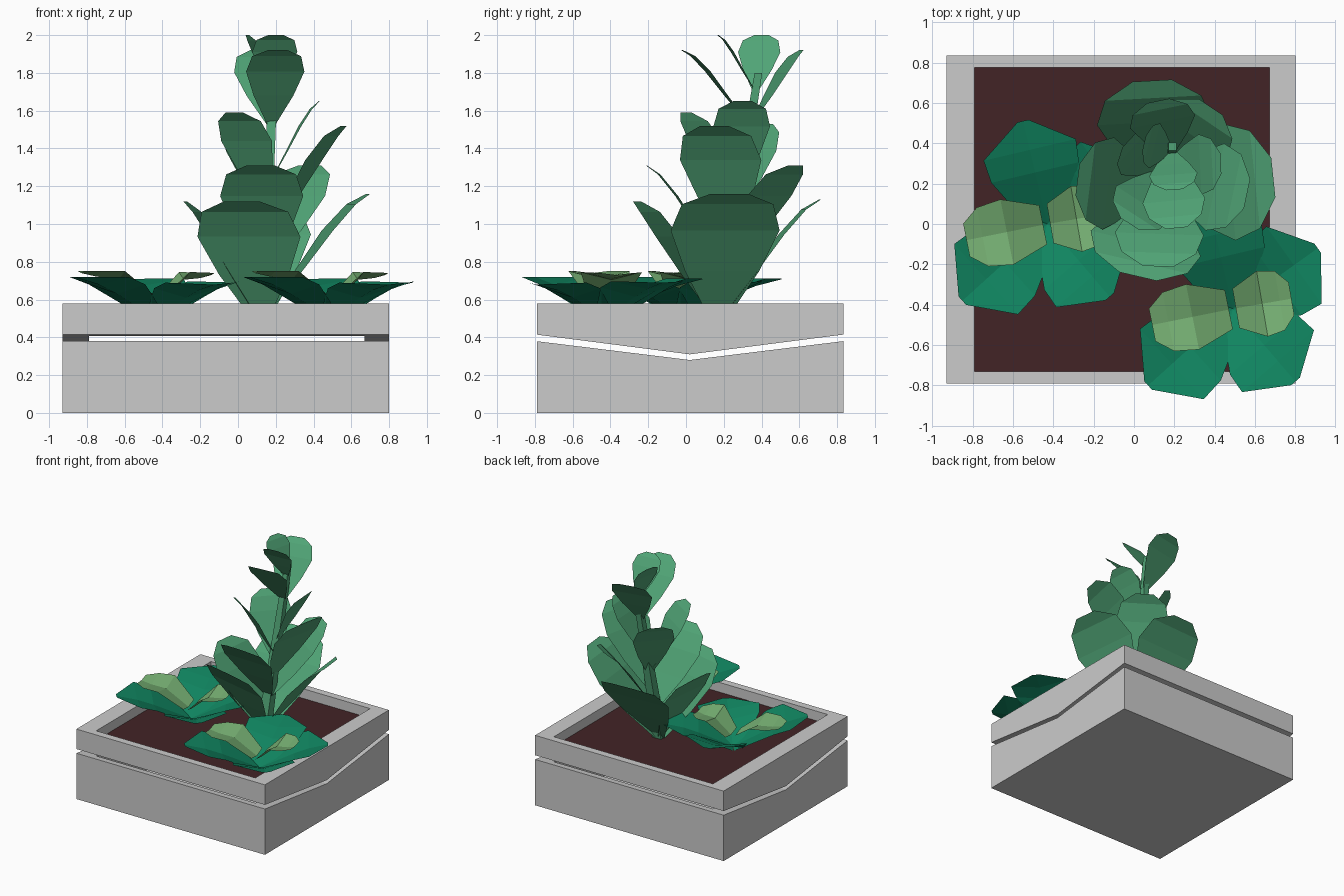
import bpy
from mathutils import Vector

if "Cube" in bpy.data.objects:
    bpy.data.objects.remove(bpy.data.objects["Cube"])


def material(name, rgb):
    m = bpy.data.materials.new(name)
    m.diffuse_color = (*rgb, 1)
    m.use_nodes = True
    m.node_tree.nodes["Principled BSDF"].inputs["Base Color"].default_value = m.diffuse_color
    return m


def make(name, verts, faces, mat=None):
    me = bpy.data.meshes.new(name)
    me.from_pydata(verts, [], faces)
    me.update()
    ob = bpy.data.objects.new(name, me)
    bpy.context.collection.objects.link(ob)
    if mat:
        me.materials.append(mat)
    return ob


SOIL = material("soil", (0.055, 0.017, 0.019))
GREEN = material("tall_leaf", (0.08, 0.37, 0.18))
DARK = material("ground_leaf", (0.005, 0.23, 0.115))
LIGHT = material("young_leaf", (0.18, 0.43, 0.17))

X0, X1, Y0, Y1 = -0.93, 0.80, -0.79, 0.835     # outer box
A0, A1, B0, B1 = -0.79, 0.67, -0.73, 0.775     # inner opening
YM = 0.02                                      # bend of the V gap


def ring(name, low, high, floor=False):
    """Hollow wall; low and high give z from y, bent at YM."""
    outer = [(X0, Y0), (X1, Y0), (X1, YM), (X1, Y1), (X0, Y1), (X0, YM)]
    inner = [(A0, B0), (A1, B0), (A1, YM), (A1, B1), (A0, B1), (A0, YM)]
    v = [(x, y, f(y)) for loop in (outer, inner) for f in (low, high) for x, y in loop]
    faces = []
    for i in range(6):
        j = (i + 1) % 6
        faces += [(i, j, j + 6, i + 6), (j + 12, i + 12, i + 18, j + 18),
                  (i + 6, j + 6, j + 18, i + 18)]
        if not floor:
            faces.append((j, i, i + 12, j + 12))
    if floor:
        faces += [(5, 4, 3, 2, 1, 0), (12, 13, 14, 15, 16, 17)]
    return make(name, v, faces)


def vee(mid, end):
    return lambda y: mid + (end - mid) * abs(y - YM) / (Y1 - YM)


# planter in two tiers with a V gap, and the soil
lower = ring("planter_base", lambda y: 0.0, vee(0.28, 0.38), True)
upper = ring("planter_rim", vee(0.31, 0.415), lambda y: 0.58)
make("soil", [(A0, B0, 0.5), (A1, B0, 0.5), (A1, B1, 0.5), (A0, B1, 0.5)],
     [(0, 1, 2, 3)], SOIL)


def sheet(name, base, tip, width, rows, mat):
    """Thin leaf from base to tip; rows are (along, half width, z bow, edge lift)."""
    base, tip = Vector(base), Vector(tip)
    d = tip - base
    side = Vector((d.y, -d.x, 0)).normalized() * width / 2
    v, f = [], []
    for t, w, bow, lift in rows:
        p = base + d * t + Vector((0, 0, bow))
        for s in (-1, 0, 1):
            v.append(p + side * w * s + Vector((0, 0, lift * abs(s))))
    for r in range(len(rows) - 1):
        for c in (0, 1):
            a = r * 3 + c
            f.append((a, a + 3, a + 4, a + 1))
    return make(name, v, f, mat)


# tall plant stem
def stem_at(z):
    t = (z - 0.48) / 1.3
    return Vector((0.12 + 0.07 * t, 0.17 + 0.21 * t, z))


sq = [(-1, -1), (1, -1), (1, 1), (-1, 1)]
sv = [stem_at(z) + Vector((x * r, y * r, 0)) for z, r in ((0.48, 0.04), (1.8, 0.02)) for x, y in sq]
make("tall_stem", sv, [(i, (i + 1) % 4, (i + 1) % 4 + 4, i + 4) for i in range(4)] + [(4, 5, 6, 7)], GREEN)

# tall plant leaves: base height, tip, width
tall = [
    (0.48, (0.02, -0.26, 1.12), 0.56), (0.48, (0.69, 0.23, 1.16), 0.58),
    (0.48, (0.09, 0.71, 1.13), 0.57), (0.48, (-0.28, 0.22, 1.12), 0.46),
    (0.75, (0.12, -0.21, 1.31), 0.44), (0.75, (0.38, 0.58, 1.31), 0.42),
    (0.90, (0.56, 0.15, 1.52), 0.44), (1.08, (-0.02, 0.00, 1.59), 0.32),
    (1.05, (-0.02, 0.42, 1.53), 0.32), (1.20, (0.43, 0.30, 1.65), 0.30),
    (1.52, (0.21, -0.02, 1.92), 0.31), (1.52, (0.12, 0.61, 1.92), 0.33),
    (1.70, (0.20, 0.17, 2.00), 0.24), (1.70, (0.05, 0.40, 2.00), 0.23),
]
for i, (z, tip, w) in enumerate(tall):
    k = 0.12 * (Vector(tip) - stem_at(z)).length
    rows = [(0, 0.12, 0, 0), (0.35, 0.68, 0.3 * k, 0), (0.62, 1, 0.6 * k, 0),
            (0.84, 0.84, 0.5 * k, 0), (1, 0.34, 0, 0)]
    sheet(f"tall_leaf_{i}", stem_at(z), tip, w, rows, GREEN)

# two matching ground plants: spreading dark leaves, pale leaves on top
ground = [(-0.12, 0.51, 0.71), (0.42, 0.30, 0.69), (-0.42, -0.38, 0.72), (0.31, -0.36, 0.68)]
young = [(-0.40, -0.08, 0.74), (0.29, 0.05, 0.73)]
for n, (cx, cy) in enumerate([(-0.43, 0.0), (0.49, -0.42)]):
    c = Vector((cx, cy, 0.5))
    for i, (x, y, z) in enumerate(ground):
        tip = Vector((cx + x, cy + y, z))
        rows = [(0, 0.35, 0, 0.0), (0.5, 0.95, 0.02, 0.05), (0.72, 1, 0.02, 0.04), (1, 0.12, 0, 0)]
        sheet(f"ground_{n}_leaf_{i}", c, tip, 0.47, rows, DARK)
    for i, (x, y, z) in enumerate(young):
        tip = Vector((cx + x, cy + y, z))
        rows = [(0.05, 0.6, 0.08, 0.02), (0.5, 1, 0.09, 0.04), (0.8, 0.9, 0.03, 0.03), (1, 0.5, 0, 0.01)]
        sheet(f"ground_{n}_young_{i}", c, tip, 0.33, rows, LIGHT)
